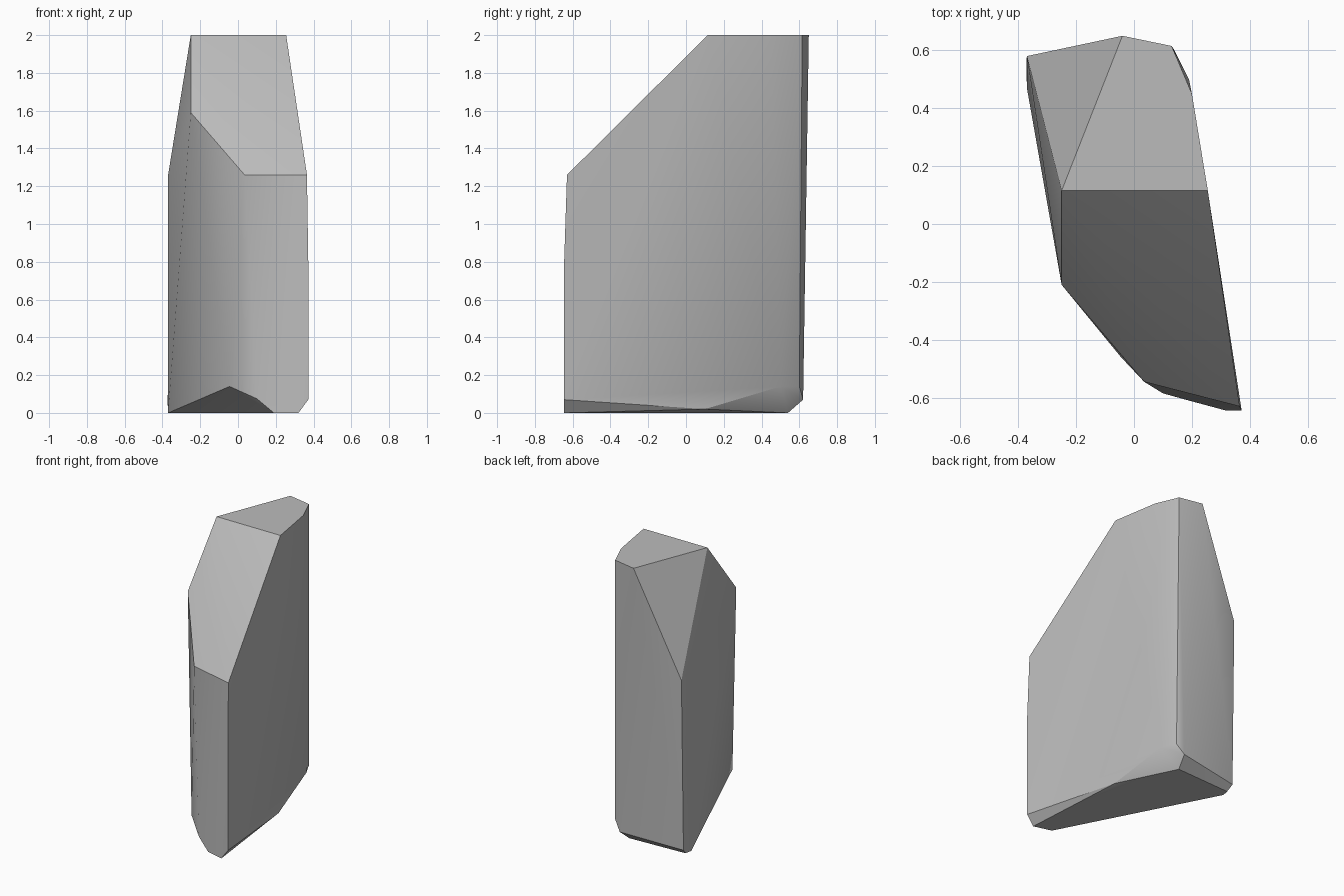
import bpy
import bmesh
import math

# Remove the default cube only
default_cube = bpy.data.objects.get("Cube")
if default_cube:
    bpy.data.objects.remove(default_cube, do_unlink=True)


def make_material(name, colour):
    material = bpy.data.materials.new(name)
    material.use_nodes = True
    material.diffuse_color = colour
    material.node_tree.nodes["Principled BSDF"].inputs["Base Color"].default_value = colour
    return material


def make_convex_stone(name, corner_groups, material):
    """Wrap corner points in a convex skin and smooth its shallow edges."""
    bm = bmesh.new()
    for group in corner_groups:
        for corner in group:
            bm.verts.new(corner)
    result = bmesh.ops.convex_hull(bm, input=bm.verts[:])
    unused = {item for item in result["geom_interior"] + result["geom_unused"]
              if isinstance(item, bmesh.types.BMVert) and item.is_valid}
    bmesh.ops.delete(bm, geom=list(unused), context="VERTS")
    bmesh.ops.dissolve_limit(bm, angle_limit=math.radians(1),
                             verts=bm.verts[:], edges=bm.edges[:])
    bmesh.ops.recalc_face_normals(bm, faces=bm.faces[:])
    mesh = bpy.data.meshes.new(name)
    bm.to_mesh(mesh)
    bm.free()
    mesh.materials.append(material)
    stone = bpy.data.objects.new(name, mesh)
    bpy.context.collection.objects.link(stone)
    bpy.ops.object.select_all(action="DESELECT")
    bpy.context.view_layer.objects.active = stone
    stone.select_set(True)
    bpy.ops.object.shade_smooth_by_angle(angle=math.radians(30))
    return stone


# Flat summit
summit = [(x, y, 2) for x, y in
          [(-.25, .115), (.255, .115), (.2, .45), (.13, .615), (-.04, .65)]]

# Shoulders where the sloping cuts meet the sides
shoulders = [(-.25, -.21, 1.59), (.035, -.545, 1.26),
             (.365, -.63, 1.26), (-.37, .58, 1.26)]

# Chipped corners just above the base
chips = [(.372, -.645, .8), (.372, -.645, .07), (-.045, -.46, .14),
         (.1, -.585, .075), (.19, .5, .14), (.14, .6, .14),
         (.09, .62, .07), (-.372, .56, .04)]

# Underside outline
base = [(x, y, 0) for x, y in
        [(.32, -.645), (.19, -.61), (-.37, .47), (-.36, .52), (.07, .54)]]
base.append((.25, .1, .02))

stone_grey = make_material("stone grey", (.5, .5, .5, 1))
make_convex_stone("standing_stone", [summit, shoulders, chips, base], stone_grey)
